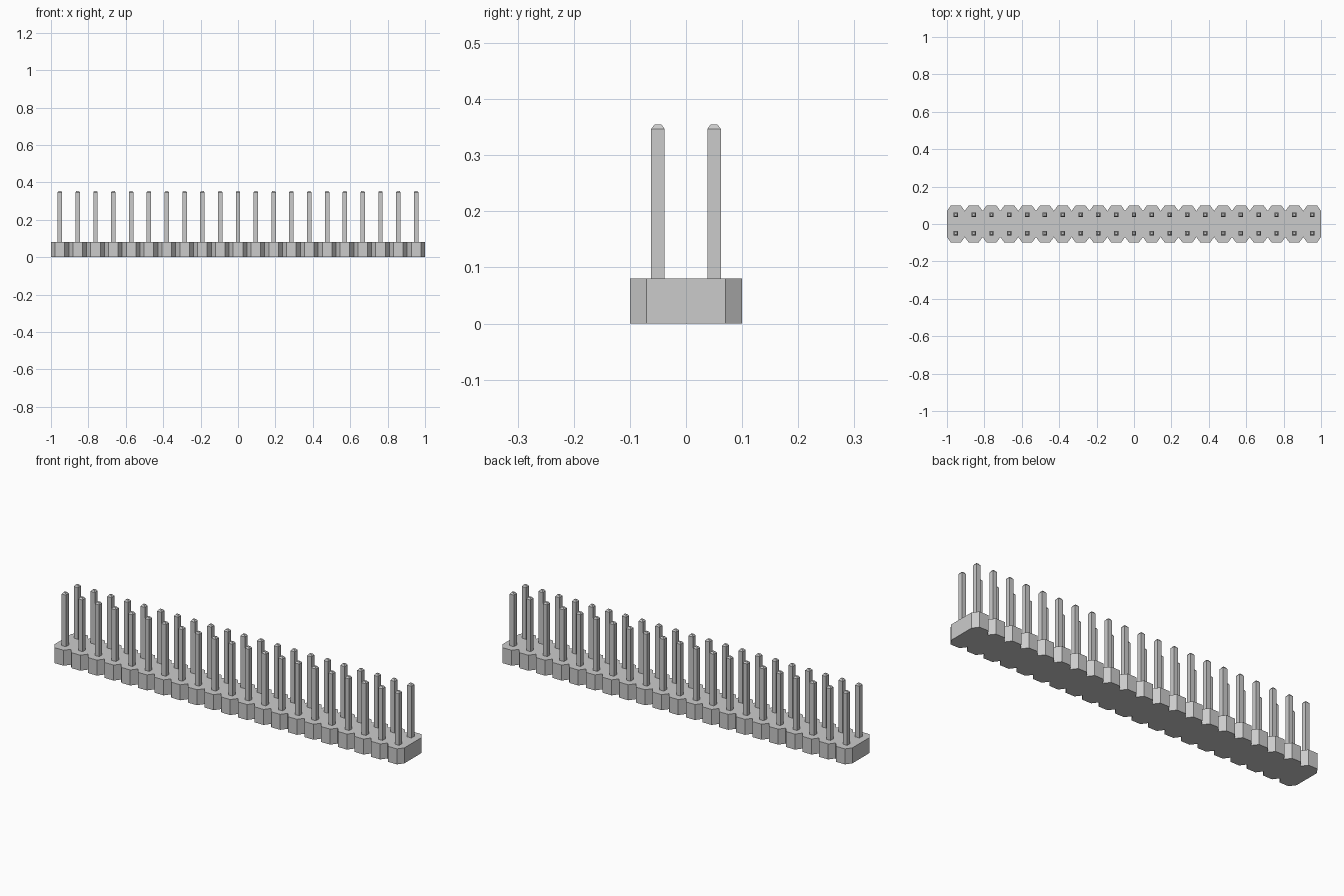
import bpy
import bmesh

COUNT = 21
PITCH = 2 / COUNT
HALF_DEPTH = 0.1
BODY_HEIGHT = 0.08
CHAMFER_X, CHAMFER_Y = 0.022, 0.03
ROW_Y = 0.05
PIN_HALF, TIP_HALF = 0.012, 0.006
SHOULDER_Z, TIP_Z = 0.347, 0.355

cube = bpy.data.objects.get("Cube")
if cube:
    bpy.data.objects.remove(cube, do_unlink=True)

grey = bpy.data.materials.new("light grey")
grey.use_nodes = True
colour = (0.6, 0.6, 0.6, 1)
grey.diffuse_color = colour
grey.node_tree.nodes["Principled BSDF"].inputs["Base Color"].default_value = colour


def make_object(name, bm):
    bmesh.ops.recalc_face_normals(bm, faces=bm.faces)
    mesh = bpy.data.meshes.new(name)
    bm.to_mesh(mesh)
    bm.free()
    mesh.materials.append(grey)
    obj = bpy.data.objects.new(name, mesh)
    bpy.context.collection.objects.link(obj)
    return obj


# Notched base: one outline of chamfered cells, extruded upwards
def front_edge():
    points = [(-1, CHAMFER_Y - HALF_DEPTH)]
    for i in range(COUNT):
        left, right = -1 + i * PITCH, -1 + (i + 1) * PITCH
        points += [(left + CHAMFER_X, -HALF_DEPTH),
                   (right - CHAMFER_X, -HALF_DEPTH),
                   (right, CHAMFER_Y - HALF_DEPTH)]
    return points


front = front_edge()
outline = front + [(x, -y) for x, y in reversed(front)]
bm = bmesh.new()
base = bm.faces.new([bm.verts.new((x, y, 0)) for x, y in outline])
extruded = bmesh.ops.extrude_face_region(bm, geom=[base], use_keep_orig=True)
top_verts = [v for v in extruded["geom"] if isinstance(v, bmesh.types.BMVert)]
bmesh.ops.translate(bm, verts=top_verts, vec=(0, 0, BODY_HEIGHT))
make_object("header_base", bm)


# Square pins with tapered tips, sunk slightly into the base
def add_pin(bm, x, y):
    rings = []
    for half, z in ((PIN_HALF, BODY_HEIGHT / 2), (PIN_HALF, SHOULDER_Z), (TIP_HALF, TIP_Z)):
        rings.append([bm.verts.new((x + sx * half, y + sy * half, z))
                      for sx, sy in ((-1, -1), (1, -1), (1, 1), (-1, 1))])
    for low, high in zip(rings, rings[1:]):
        for i in range(4):
            j = (i + 1) % 4
            bm.faces.new((low[i], low[j], high[j], high[i]))
    bm.faces.new(rings[0][::-1])
    bm.faces.new(rings[-1])


for name, y in (("front_pin_row", -ROW_Y), ("back_pin_row", ROW_Y)):
    bm = bmesh.new()
    for i in range(COUNT):
        add_pin(bm, -1 + (i + 0.5) * PITCH, y)
    make_object(name, bm)
